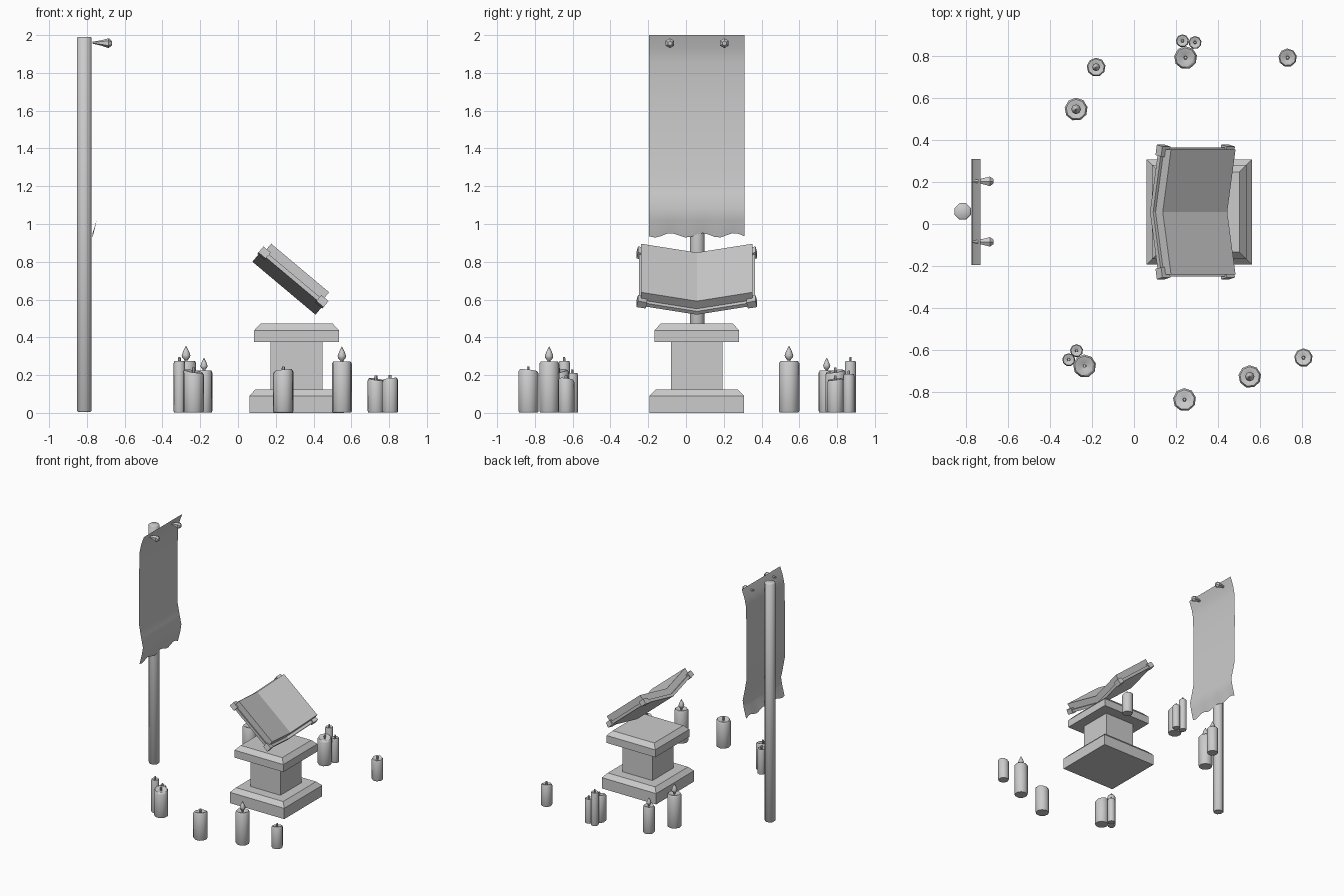
import bpy, bmesh, math
from mathutils import Matrix, Vector

if "Cube" in bpy.data.objects:
    bpy.data.objects.remove(bpy.data.objects["Cube"])

CX, CY = 0.31, 0.057  # pedestal centre


def finish(bm, name, smooth=False, closed=True):
    if closed:
        bmesh.ops.recalc_face_normals(bm, faces=bm.faces)
    me = bpy.data.meshes.new(name)
    bm.to_mesh(me)
    bm.free()
    ob = bpy.data.objects.new(name, me)
    bpy.context.collection.objects.link(ob)
    if smooth:
        bpy.ops.object.select_all(action='DESELECT')
        ob.select_set(True)
        bpy.context.view_layer.objects.active = ob
        bpy.ops.object.shade_smooth_by_angle(angle=math.radians(50))
    return ob


def rings(bm, profile, n, mat, spin=0.0, slope=0.0, tilt_from=None):
    """Stack n-sided rings of (radius, height); upper rings can slope."""
    loops = []
    for i, (r, z) in enumerate(profile):
        ring = []
        for k in range(n):
            a = spin + 2 * math.pi * k / n
            x, y = r * math.cos(a), r * math.sin(a)
            dz = slope * (x - y) if tilt_from is not None and i >= tilt_from else 0
            ring.append(bm.verts.new(mat @ Vector((x, y, z + dz))))
        loops.append(ring)
    for a, b in zip(loops, loops[1:]):
        for k in range(n):
            bm.faces.new((a[k], a[(k + 1) % n], b[(k + 1) % n], b[k]))
    bm.faces.new(loops[0][::-1])
    bm.faces.new(loops[-1])


# Pole
bm = bmesh.new()
rings(bm, [(0.036, 0.005), (0.042, 0.012), (0.042, 1.985), (0.036, 1.99)], 8,
      Matrix.Translation((-0.814, 0.06, 0)), math.pi / 8)
finish(bm, "pole", True)

# Hanging banner: thin sheet, curled at top and bottom, ragged hem
side = [(2.0, -0.73), (1.93, -0.755), (1.86, -0.77), (1.65, -0.773), (1.25, -0.772),
        (1.16, -0.755), (1.08, -0.738), (1.02, -0.748), (0.94, -0.77)]
cols = 16
bm = bmesh.new()
grid = []
for i, (z, x) in enumerate(side):
    row = []
    for k in range(cols + 1):
        t = k / cols
        wave = 0.012 * math.sin(t * 6 * math.pi + 3.6) if i == len(side) - 1 else 0
        row.append(bm.verts.new((x, -0.195 + 0.505 * t, z + wave)))
    grid.append(row)
for a, b in zip(grid, grid[1:]):
    for k in range(cols):
        bm.faces.new((b[k], b[k + 1], a[k + 1], a[k]))
finish(bm, "banner", True, closed=False)

# Nails holding the banner
for i, y in enumerate((-0.085, 0.203)):
    bm = bmesh.new()
    m = Matrix.Translation((-0.77, y, 1.96)) @ Matrix.Rotation(math.radians(92), 4, 'Y')
    rings(bm, [(0.005, 0), (0.014, 0.045), (0.026, 0.085), (0.012, 0.103)], 6, m)
    finish(bm, f"banner_nail_{i + 1}")

# Stone pedestal: square rings, chamfered base and cap
for name, prof in (
    ("pedestal_base", [(0.25, 0), (0.25, 0.09), (0.217, 0.125)]),
    ("pedestal_column", [(0.137, 0.12), (0.137, 0.38)]),
    ("pedestal_cap", [(0.224, 0.375), (0.224, 0.437), (0.191, 0.473)]),
):
    bm = bmesh.new()
    rings(bm, [(h * math.sqrt(2), z) for h, z in prof], 4,
          Matrix.Translation((CX, CY, 0)), math.pi / 4)
    finish(bm, name)

# Open book, tilted 40 degrees: local axes are down-slope, y, page normal
BOOK = Matrix.Rotation(math.radians(40), 4, 'Y')
RISE = 0.063 / 0.305


def v_slab(name, u0, u1, half, n0, n1):
    """V-shaped slab with its fold on the spine."""
    sec = [(-half, n0 + RISE * half), (0, n0), (half, n0 + RISE * half),
           (half, n1 + RISE * half), (0, n1), (-half, n1 + RISE * half)]
    bm = bmesh.new()
    a, b = [[bm.verts.new(BOOK @ Vector((u, CY + v, n))) for v, n in sec] for u in (u0, u1)]
    for k in range(6):
        bm.faces.new((a[k], a[(k + 1) % 6], b[(k + 1) % 6], b[k]))
    for s in (a, b):
        bm.faces.new((s[0], s[1], s[4], s[5]))
        bm.faces.new((s[1], s[2], s[3], s[4]))
    finish(bm, name)


v_slab("book_cover", -0.456, -0.02, 0.307, 0.662, 0.685)
v_slab("book_pages", -0.441, -0.041, 0.296, 0.684, 0.738)

# Metal corners on the cover
for i, (u, s) in enumerate(((-0.438, -1), (-0.438, 1), (-0.038, -1), (-0.038, 1))):
    bm = bmesh.new()
    m = (BOOK @ Matrix.Translation((u, CY + s * 0.291, 0.736))
         @ Matrix.Rotation(s * math.atan(RISE), 4, 'X') @ Matrix.Diagonal((0.05, 0.05, 0.042, 1)))
    bmesh.ops.create_cube(bm, size=1, matrix=m)
    finish(bm, f"book_corner_{i + 1}")

# Candles: x, y, radius, height, top slope, lit
candles = [
    (-0.18, 0.745, 0.045, 0.225, 0.0, True),
    (-0.275, 0.545, 0.055, 0.275, 0.0, True),
    (0.55, -0.725, 0.054, 0.272, 0.0, True),
    (0.245, 0.79, 0.055, 0.22, -0.15, False),
    (0.23, 0.87, 0.031, 0.275, 0.0, False),
    (0.29, 0.862, 0.031, 0.205, 0.0, False),
    (-0.235, -0.675, 0.055, 0.22, -0.15, False),
    (-0.31, -0.645, 0.031, 0.275, 0.0, False),
    (-0.273, -0.602, 0.031, 0.21, 0.0, False),
    (0.24, -0.835, 0.055, 0.225, 0.1, False),
    (0.73, 0.79, 0.044, 0.178, -0.12, False),
    (0.805, -0.635, 0.044, 0.18, 0.12, False),
]
for i, (x, y, r, h, slope, lit) in enumerate(candles):
    m = Matrix.Translation((x, y, 0))
    bm = bmesh.new()
    rings(bm, [(r * 0.93, 0.003), (r, 0.01), (r, h - 0.012), (r * 0.86, h),
               (r * 0.68, h), (r * 0.3, h - 0.01)], 9, m, 0.2, slope, 2)
    finish(bm, f"candle_{i + 1}", True)
    bm = bmesh.new()
    w = min(0.009, r * 0.25)
    rings(bm, [(w * 0.7, h - 0.015), (w, h + 0.008), (w * 0.8, h + 0.02)], 6, m)
    finish(bm, f"wick_{i + 1}")
    if lit:
        k = r / 0.055
        bm = bmesh.new()
        rings(bm, [(0.006 * k, h + 0.002), (0.02 * k, h + 0.018 * k), (0.023 * k, h + 0.03 * k),
                   (0.015 * k, h + 0.052 * k), (0.001, h + 0.08 * k)], 8, m)
        finish(bm, f"flame_{i + 1}", True)
